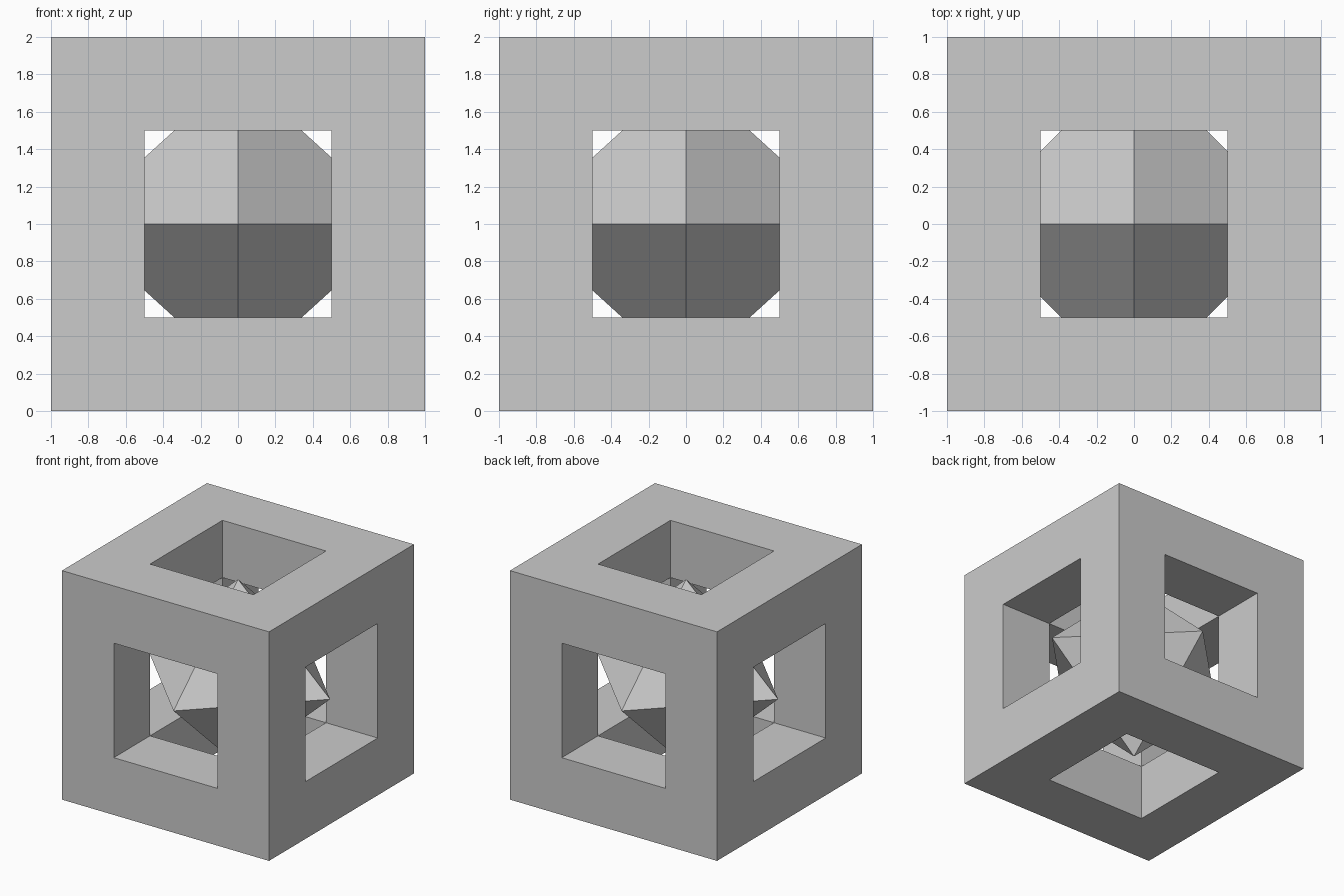
import bpy, bmesh
from math import radians
from mathutils import Matrix, Vector

if "Cube" in bpy.data.objects:
    bpy.data.objects.remove(bpy.data.objects["Cube"])

HALF, HOLE = 1.0, 0.5          # half size of the cube and of its square openings
RADIUS, HEIGHT = 0.89, 0.81    # inner octahedron: horizontal and vertical reach


def add_object(name, bm):
    bmesh.ops.remove_doubles(bm, verts=bm.verts, dist=1e-4)
    bmesh.ops.recalc_face_normals(bm, faces=bm.faces)
    mesh = bpy.data.meshes.new(name)
    bm.to_mesh(mesh)
    bm.free()
    obj = bpy.data.objects.new(name, mesh)
    bpy.context.collection.objects.link(obj)
    obj.location.z = HALF
    return obj


# Cube frame: one pierced side (flat rim and tunnel walls) turned to all six sides
turns = [Matrix.Rotation(radians(90 * i), 3, 'X') for i in range(4)]
turns += [Matrix.Rotation(radians(a), 3, 'Y') for a in (90, -90)]
corners = [(-1, -1), (1, -1), (1, 1), (-1, 1)]
bm = bmesh.new()
for turn in turns:
    def ring(size, z):
        return [bm.verts.new(turn @ Vector((x * size, y * size, z))) for x, y in corners]
    rings = [ring(HALF, HALF), ring(HOLE, HALF), ring(HOLE, HOLE)]
    for a, b in zip(rings, rings[1:]):
        for i in range(4):
            j = (i + 1) % 4
            bm.faces.new((a[i], a[j], b[j], b[i]))
add_object("cube_frame", bm)

# Octahedron floating in the middle, points towards the openings
bm = bmesh.new()
around = [bm.verts.new(p) for p in
          ((RADIUS, 0, 0), (0, RADIUS, 0), (-RADIUS, 0, 0), (0, -RADIUS, 0))]
for z in (HEIGHT, -HEIGHT):
    tip = bm.verts.new((0, 0, z))
    for i in range(4):
        bm.faces.new((around[i], around[(i + 1) % 4], tip))
add_object("inner_octahedron", bm)
